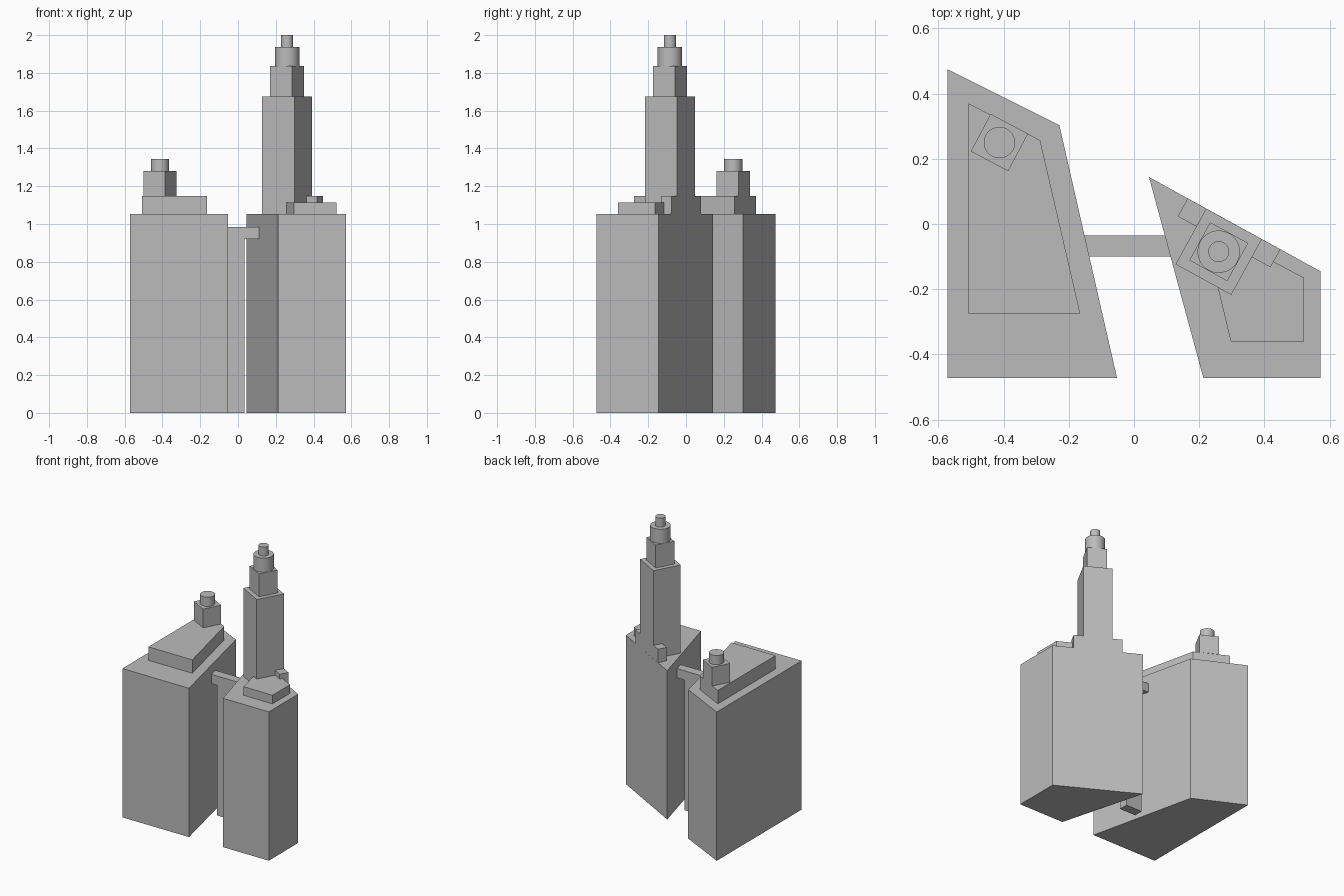
import bpy
import bmesh
from math import radians
from mathutils import Matrix

cube = bpy.data.objects.get("Cube")
if cube:
    bpy.data.objects.remove(cube, do_unlink=True)

# Single stone colour
stone = bpy.data.materials.new("light grey stone")
stone.use_nodes = True
GREY = (0.5, 0.5, 0.5, 1)
stone.diffuse_color = GREY
bsdf = next(n for n in stone.node_tree.nodes if n.type == "BSDF_PRINCIPLED")
bsdf.inputs["Base Color"].default_value = GREY
bsdf.inputs["Roughness"].default_value = 0.8


def finish(name, bm):
    bmesh.ops.recalc_face_normals(bm, faces=bm.faces[:])
    mesh = bpy.data.meshes.new(name)
    bm.to_mesh(mesh)
    bm.free()
    mesh.materials.append(stone)
    obj = bpy.data.objects.new(name, mesh)
    bpy.context.collection.objects.link(obj)
    return obj


def prism(name, outline, z0, z1):
    """Extrude a plan outline between two heights."""
    bm = bmesh.new()
    base = bm.faces.new([bm.verts.new((x, y, z0)) for x, y in outline])
    top = bmesh.ops.extrude_face_region(bm, geom=[base], use_keep_orig=True)
    verts = [v for v in top["geom"] if isinstance(v, bmesh.types.BMVert)]
    bmesh.ops.translate(bm, verts=verts, vec=(0, 0, z1 - z0))
    return finish(name, bm)


def block(name, centre, size, z0, z1, angle=0):
    """Box turned about its own vertical axis."""
    bm = bmesh.new()
    place = (Matrix.Translation((*centre, (z0 + z1) / 2))
             @ Matrix.Rotation(radians(angle), 4, "Z")
             @ Matrix.Diagonal((*size, z1 - z0, 1)))
    bmesh.ops.create_cube(bm, size=1, matrix=place)
    return finish(name, bm)


def drum(name, centre, radius, z0, z1):
    """Round upright drum with smooth sides."""
    bm = bmesh.new()
    bmesh.ops.create_cone(bm, cap_ends=True, segments=48, radius1=radius,
                          radius2=radius, depth=z1 - z0,
                          matrix=Matrix.Translation((*centre, (z0 + z1) / 2)))
    obj = finish(name, bm)
    bpy.ops.object.select_all(action="DESELECT")
    obj.select_set(True)
    bpy.context.view_layer.objects.active = obj
    bpy.ops.object.shade_smooth_by_angle(angle=radians(40))
    return obj


ROOF = 1.052

# Wide building on the right-hand side (-x)
prism("right_building", [(-.573, .475), (-.229, .303), (-.052, -.473), (-.573, -.473)], 0, ROOF)
prism("right_upper_storey", [(-.508, .37), (-.288, .257), (-.165, -.275), (-.508, -.275)], ROOF, 1.147)
lantern = (-.413, .25)
block("right_lantern_base", lantern, (.13, .13), 1.147, 1.28, -28)
drum("right_lantern", lantern, .048, 1.28, 1.345)

# Narrow building on the left-hand side (+x)
prism("left_building", [(.046, .144), (.572, -.145), (.572, -.473), (.213, -.473)], 0, ROOF)
prism("left_upper_storey", [(.21, 0), (.522, -.165), (.522, -.36), (.297, -.36)], ROOF, 1.113)

# Tower, stepping in towards the top, parallel to the slanted back wall
TURN = -28.8
tower = (.26, -.085)
block("tower_shaft", tower, (.195, .195), ROOF, 1.675, TURN)
block("tower_upper_shaft", tower, (.133, .133), 1.675, 1.837, TURN)
drum("tower_drum", tower, .065, 1.837, 1.937)
drum("tower_cap", tower, .032, 1.937, 2)

# Buttress blocks either side of the tower, flush with the back wall
turn = Matrix.Rotation(radians(TURN), 2)
for side, name in ((-1, "right_buttress"), (1, "left_buttress")):
    x, y = turn @ Matrix.Diagonal((1, 1)).col[0] * side * .13 + turn.col[1] * .066
    block(name, (tower[0] + x, tower[1] + y), (.065, .063), ROOF, 1.147, TURN)

# Footbridge between the buildings and its lift shaft
block("bridge", (-.02, -.068), (.264, .065), .92, .985)
block("bridge_shaft", (-.03, -.068), (.13, .065), 0, .985)
